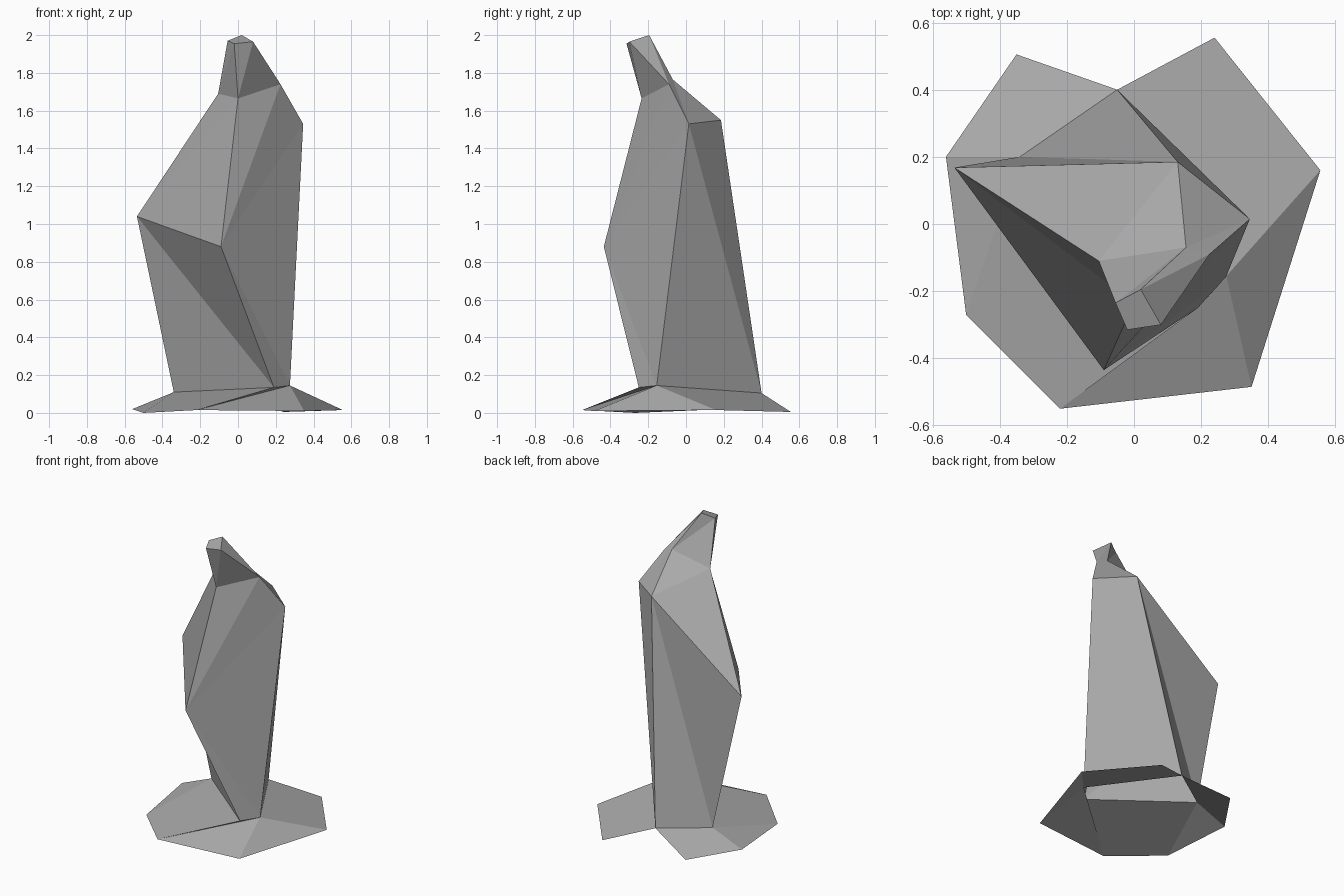
import bpy
import bmesh

cube = bpy.data.objects.get("Cube")
if cube:
    bpy.data.objects.remove(cube, do_unlink=True)

# One stone colour for everything
stone = bpy.data.materials.new("grey_stone")
stone.use_nodes = True
colour = (0.4, 0.4, 0.4, 1)
stone.diffuse_color = colour
shader = next(n for n in stone.node_tree.nodes if n.type == 'BSDF_PRINCIPLED')
shader.inputs["Base Color"].default_value = colour
shader.inputs["Roughness"].default_value = 0.9


def finish(mesh_builder, name):
    """Turn a bmesh into a flat shaded stone object."""
    mesh = bpy.data.meshes.new(name)
    mesh_builder.to_mesh(mesh)
    mesh_builder.free()
    mesh.materials.append(stone)
    part = bpy.data.objects.new(name, mesh)
    bpy.context.collection.objects.link(part)
    return part


def loft(builder, lower, upper, forward_split):
    """Join two rings of equal size with split quads."""
    count = len(lower)
    for i in range(count):
        j = (i + 1) % count
        if forward_split:
            builder.faces.new((lower[i], lower[j], upper[j]))
            builder.faces.new((lower[i], upper[j], upper[i]))
        else:
            builder.faces.new((lower[i], lower[j], upper[i]))
            builder.faces.new((lower[j], upper[j], upper[i]))


# Rings run front, right, back, left as seen from the front
foot = [(.19, -.25, .135), (.275, -.155, .145), (-.05, .4, .105), (-.34, .2, .11)]
shoulder = [(-.09, -.435, .88), (.345, .015, 1.53), (.13, .185, 1.55), (-.535, .168, 1.04)]
neck = [(0, -.235, 1.665), (.225, -.09, 1.74), (.155, -.07, 1.765), (-.105, -.11, 1.69)]
tip = [(-.02, -.315, 1.955), (.08, -.3, 1.965), (.02, -.195, 2), (-.055, -.235, 1.97)]

# Leaning faceted column, open underneath
column = bmesh.new()
rings = [[column.verts.new(p) for p in ring] for ring in (foot, shoulder, neck, tip)]
for lower, upper, forward_split in zip(rings, rings[1:], (False, True, True)):
    loft(column, lower, upper, forward_split)
column.faces.new(rings[-1])
finish(column, "rock_column")

# Thin sloping skirt around the foot, notched at the back
skirt = bmesh.new()
front, right, back, left = [skirt.verts.new(p) for p in foot]
rim = [(-.22, -.55, .015), (.35, -.485, .01), (.555, .16, .015), (.24, .555, .005),
       (-.35, .505, .01), (-.56, .2, .02), (-.5, -.27, 0)]
(front_left, front_right, side_right, back_right,
 back_left, side_left, corner_left) = [skirt.verts.new(p) for p in rim]
for face in (
    (front_left, right, front),
    (front_left, front_right, right),
    (front_right, side_right, right),
    (side_right, back_right, back, right),
    (back, back_left, side_left, left),
    (side_left, corner_left, left),
    (corner_left, front_left, front, left),
):
    skirt.faces.new(face)
finish(skirt, "base_skirt")
